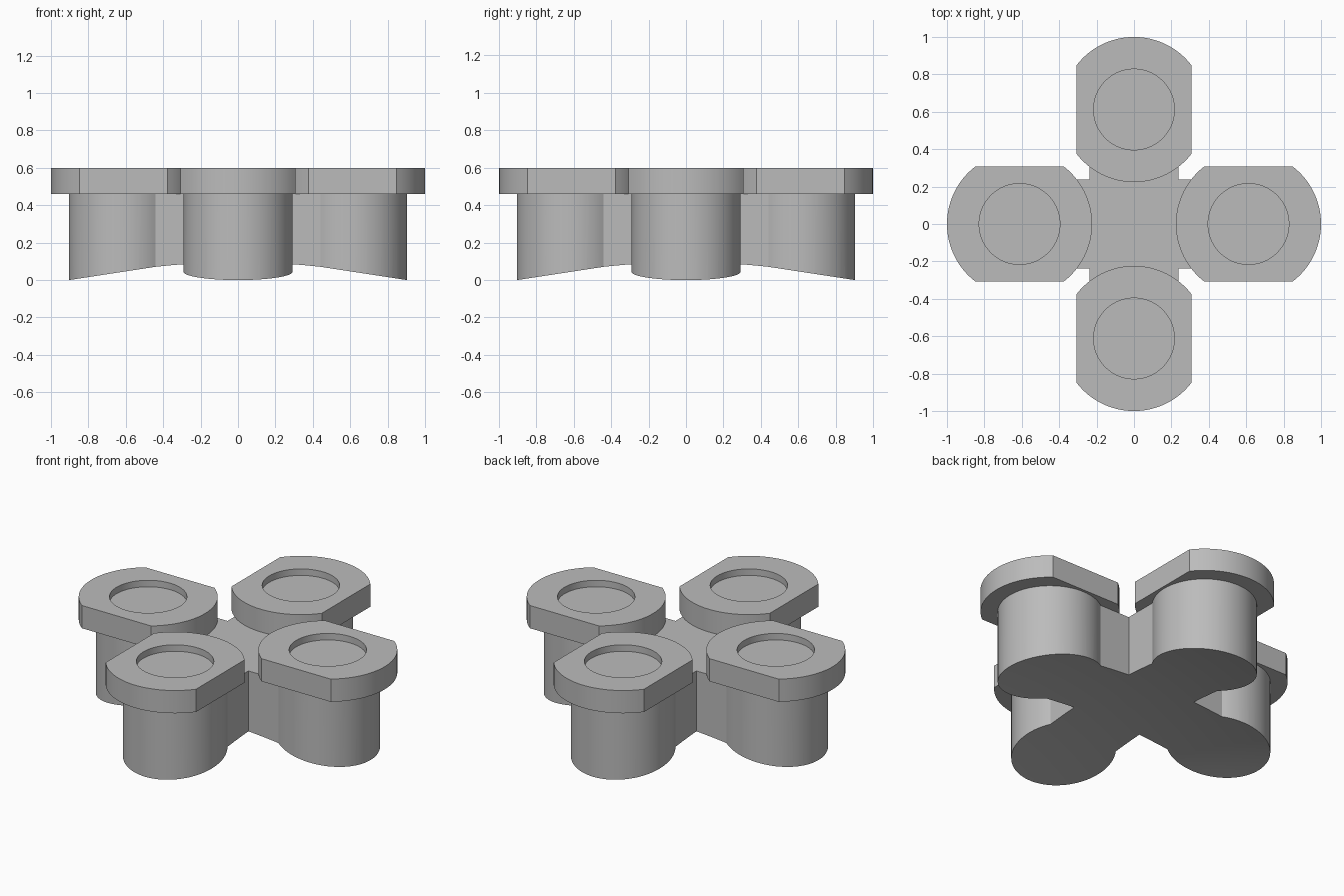
import bpy, bmesh
from math import sin, cos, asin, pi, radians, sqrt

cube = bpy.data.objects.get("Cube")
if cube:
    bpy.data.objects.remove(cube, do_unlink=True)

POST_X, POST_R, ARM = 0.612, 0.292, 0.237
FLANGE_R, FLANGE_HALF, RECESS_R = 0.388, 0.308, 0.216
SEAT_Z, TOP_Z, FLOOR_Z = 0.46, 0.6, 0.56

grey = bpy.data.materials.new("plain_grey")
grey.use_nodes = True
colour = (0.5, 0.5, 0.5, 1)
grey.diffuse_color = colour
grey.node_tree.nodes["Principled BSDF"].inputs["Base Color"].default_value = colour


def loft(name, loops):
    """Skin a stack of equal-length loops and cap both ends."""
    bm = bmesh.new()
    rings = [[bm.verts.new(p) for p in loop] for loop in loops]
    n = len(rings[0])
    for a, b in zip(rings, rings[1:]):
        for i in range(n):
            j = (i + 1) % n
            bm.faces.new((a[i], a[j], b[j], b[i]))
    bm.faces.new(rings[0][::-1])
    bm.faces.new(rings[-1])
    bmesh.ops.recalc_face_normals(bm, faces=bm.faces)
    mesh = bpy.data.meshes.new(name)
    bm.to_mesh(mesh)
    bm.free()
    mesh.materials.append(grey)
    obj = bpy.data.objects.new(name, mesh)
    bpy.context.collection.objects.link(obj)
    return obj


def smooth(obj):
    bpy.ops.object.select_all(action="DESELECT")
    obj.select_set(True)
    bpy.context.view_layer.objects.active = obj
    bpy.ops.object.shade_smooth_by_angle(angle=radians(25))


def circle(radius, z, count=96):
    return [(radius * cos(2 * pi * i / count), radius * sin(2 * pi * i / count), z)
            for i in range(count)]


# Body: four round posts joined by a square-cornered cross
outline = []
sweep = pi - asin(ARM / POST_R)
for k in range(4):
    c, s = cos(k * pi / 2), sin(k * pi / 2)
    lobe = [(POST_X + POST_R * cos(t), POST_R * sin(t))
            for t in (sweep * (2 * i / 64 - 1) for i in range(65))]
    lobe.append((ARM, ARM))
    outline += [(x * c - y * s, x * s + y * c) for x, y in lobe]
body = loft("post_body", [[(x, y, z) for x, y in outline] for z in (-0.2, SEAT_Z)])

# Shallow dome hollowing the underside
radii = [1.2 - 0.05 * i for i in range(24)]
dome = loft("dome_cutter", [circle(1.2, -0.5)] +
            [circle(r, 0.102 - 0.125 * r * r) for r in radii])
dome.hide_render = True
cut = body.modifiers.new("underside", "BOOLEAN")
cut.operation = "DIFFERENCE"
cut.solver = "EXACT"
cut.object = dome
bpy.context.view_layer.objects.active = body
bpy.ops.object.modifier_apply(modifier=cut.name)
bpy.data.objects.remove(dome, do_unlink=True)
smooth(body)

# Flanges: discs with two flat sides and a round recess on top
corner = asin(FLANGE_HALF / FLANGE_R)
stops = [-corner, corner, pi - corner, pi + corner, 2 * pi - corner]
angles = [a + (b - a) * i / 24 for a, b in zip(stops, stops[1:]) for i in range(24)]


def flange_loop(z, turn, radius=None):
    pts = []
    for t in angles:
        r = radius or min(FLANGE_R, FLANGE_HALF / max(abs(sin(t)), 0.001))
        x, y = POST_X + r * cos(t), r * sin(t)
        pts.append((x * cos(turn) - y * sin(turn), x * sin(turn) + y * cos(turn), z))
    return pts


for k, side in enumerate(("left", "back", "right", "front")):
    turn = k * pi / 2
    smooth(loft(side + "_flange", [
        flange_loop(SEAT_Z, turn), flange_loop(TOP_Z, turn),
        flange_loop(TOP_Z, turn, RECESS_R), flange_loop(FLOOR_Z, turn, RECESS_R)]))
